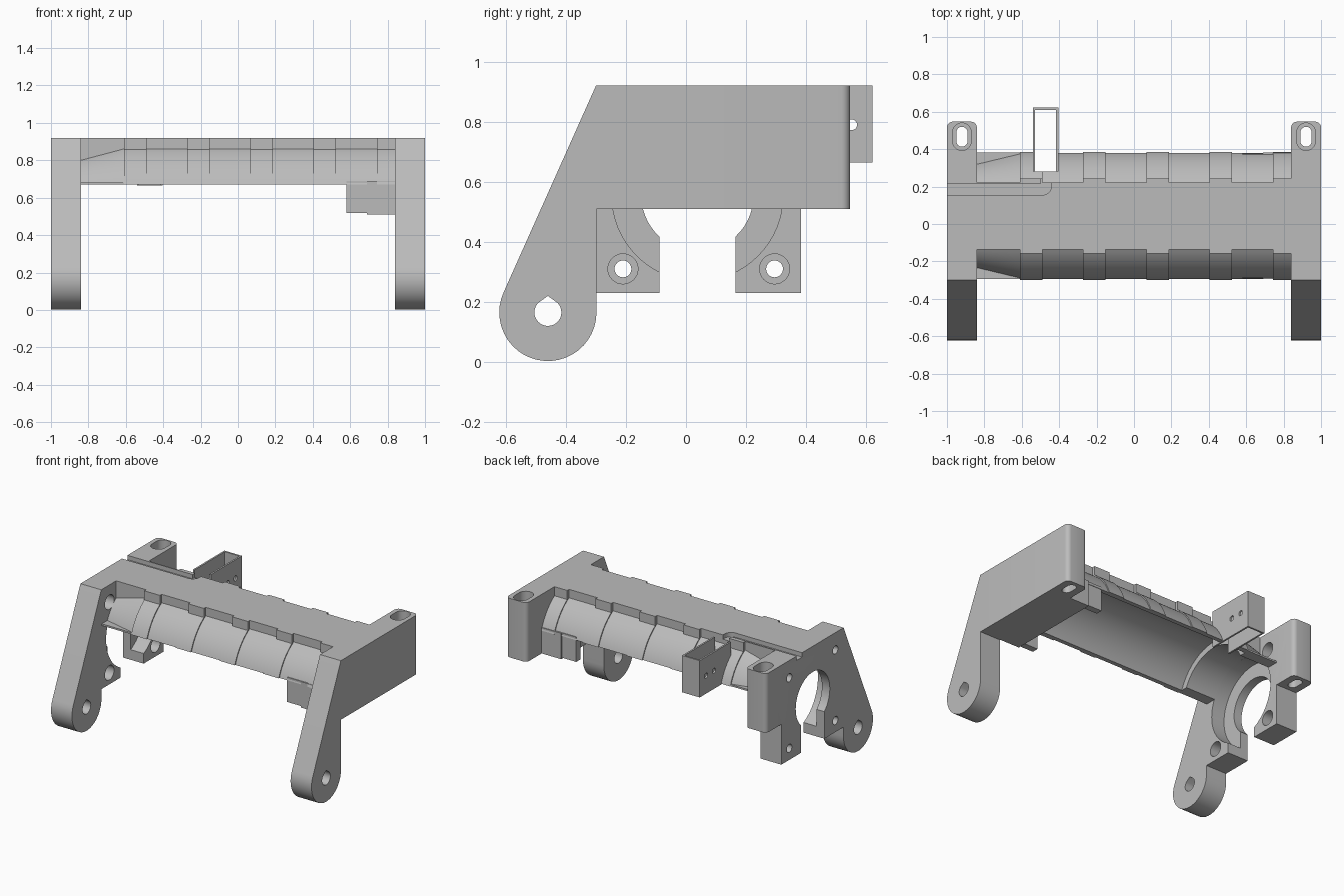
import bpy, bmesh
from math import sin, cos, asin, acos, pi, radians

cube = bpy.data.objects.get("Cube")
if cube:
    bpy.data.objects.remove(cube, do_unlink=True)

grey = bpy.data.materials.new("plain grey")
grey.use_nodes = True
grey.diffuse_color = (0.5, 0.5, 0.5, 1)
grey.node_tree.nodes["Principled BSDF"].inputs["Base Color"].default_value = (0.5, 0.5, 0.5, 1)

CY, CZ = 0.043, 0.555      # axis of the tube
TOP, RIM = 0.92, 0.67      # top face and lower rim of the shell
parts = []


def prism(name, outline, t0, t1, axis="x", end=None, part=True):
    """Extrude an outline along an axis, optionally lofting to a second outline."""
    place = (lambda a, b, t: (t, a, b)) if axis == "x" else (lambda a, b, t: (a, b, t))
    bm = bmesh.new()
    rings = [[bm.verts.new(place(a, b, t)) for a, b in o]
             for o, t in ((outline, t0), (end or outline, t1))]
    n = len(outline)
    for ring in rings:
        bm.faces.new(ring)
    for i in range(n):
        j = (i + 1) % n
        bm.faces.new((rings[0][i], rings[0][j], rings[1][j], rings[1][i]))
    bmesh.ops.recalc_face_normals(bm, faces=bm.faces)
    mesh = bpy.data.meshes.new(name)
    bm.to_mesh(mesh)
    bm.free()
    mesh.materials.append(grey)
    ob = bpy.data.objects.new(name, mesh)
    bpy.context.collection.objects.link(ob)
    if part:
        parts.append(ob)
    return ob


def arc(cx, cy, r, a0, a1, n=24):
    return [(cx + r * cos(a0 + (a1 - a0) * i / n), cy + r * sin(a0 + (a1 - a0) * i / n))
            for i in range(n + 1)]


def circle(cx, cy, r, n=32):
    return arc(cx, cy, r, 0, 2 * pi, n)[:-1]


def rect(a0, a1, b0, b1):
    return [(a0, b0), (a1, b0), (a1, b1), (a0, b1)]


def cutter(outline, t0, t1, axis="x"):
    ob = prism("cutter", outline, t0, t1, axis, part=False)
    ob.hide_render = True
    return ob


def cut(obs, tools):
    """Subtract each tool from each object, then remove the tools."""
    for ob in obs:
        bpy.context.view_layer.objects.active = ob
        for tool in tools:
            mod = ob.modifiers.new("cut", "BOOLEAN")
            mod.operation, mod.object, mod.solver = "DIFFERENCE", tool, "EXACT"
            bpy.ops.object.modifier_apply(modifier=mod.name)
    for tool in tools:
        bpy.data.objects.remove(tool, do_unlink=True)


def round_back(ob):
    """Round the upright edges at the back of an end plate."""
    bm = bmesh.new()
    bm.from_mesh(ob.data)
    edges = [e for e in bm.edges if all(v.co.y > 0.54 for v in e.verts)
             and abs(e.verts[0].co.z - e.verts[1].co.z) > 0.1]
    bmesh.ops.bevel(bm, geom=edges, offset=0.03, segments=5, profile=0.5, affect="EDGES")
    bm.to_mesh(ob.data)
    bm.free()


# End plates with their swing arms
arm = [(-0.3, TOP)] + arc(-0.46, 0.165, 0.162, radians(155), radians(360))
back = [(0.547, 0.51), (0.547, TOP)]
left_plate = prism("left_end_plate", arm + [(-0.298, 0.51)] + back, 0.84, 1)

h = 0.127
a = acos(h / 0.187)
tabs = ([(-0.298, 0.23), (CY - h - 0.005, 0.23)]
        + arc(CY - 0.005, CZ, 0.187, pi + a, -a, 40)
        + [(CY + h - 0.005, 0.23), (0.383, 0.23), (0.383, 0.51)])
right_plate = prism("right_end_plate", arm + tabs + back, -1, -0.84)

for plate, x in ((left_plate, 0.92), (right_plate, -0.92)):
    round_back(plate)
    # Teardrop pivot hole and stepped slot
    drop = arc(-0.46, 0.165, 0.045, radians(135), radians(405)) + [(-0.46, 0.22)]
    tools = [cutter(drop, x - 0.2, x + 0.2)]
    for r, z0 in ((0.03, 0.4), (0.05, 0.6)):
        slot = arc(x, 0.49, r, 0, pi, 12) + arc(x, 0.443, r, pi, 2 * pi, 12)
        tools.append(cutter(slot, z0, 1, "z"))
    cut([plate], tools)

# Bearing seat and screw holes of the open end plate
tools = [cutter(circle(CY - 0.005, CZ, 0.285, 64), -0.94, -0.8)]
for y in (-0.21, 0.295):
    for z in (0.31, 0.8):
        tools += [cutter(circle(y, z, 0.028), -1.1, -0.7),
                  cutter(circle(y, z, 0.05), -0.92, -0.7)]
cut([right_plate], tools)


# Ribbed half-tube shell with a flat roof
def shell_outline(r, w, inner):
    lo, hi = asin((RIM - CZ) / r), acos(w / r)
    li = asin((RIM - CZ) / inner)
    return (arc(CY, CZ, r, lo, hi, 16) + [(CY + w, TOP), (CY - w, TOP)]
            + arc(CY, CZ, r, pi - hi, pi - lo, 16) + arc(CY, CZ, inner, pi - li, li, 40))


wide = (0.355, 0.18, 0.327)
narrow = (0.362, 0.2, 0.327)
shell = [prism("tapered_shell_end", shell_outline(0.304, 0.18, 0.285), -0.84, -0.61,
               end=shell_outline(0.355, 0.18, 0.285))]
x = -0.61
for i in range(9):
    step, shape = ((0.12, narrow), (0.218, wide))[i % 2]
    x1 = 0.84 if i == 8 else x + step
    shell.append(prism("shell_band", shell_outline(*shape), x, x1))
    x = x1

# Cable groove in the roof and window beneath the clip
groove = ([(-1.05, 0.155)] + arc(-0.49, 0.205, 0.05, -pi / 2, 0, 8)
          + [(-0.44, 0.3), (-0.5, 0.3), (-0.5, 0.215), (-1.05, 0.215)])
cut(shell[:3] + [right_plate],
    [cutter(groove, 0.89, 1, "z"), cutter(rect(-0.529, -0.417, 0.28, 0.61), 0.5, 1.1, "z")])

# Thin ledges beside the tapered end
for y0, y1 in ((-0.295, -0.235), (0.321, 0.381)):
    prism("rim_ledge", rect(y0, y1, RIM, 0.682), -0.84, -0.61)

# Closed block at the other end, with small side rails
prism("end_block", rect(-0.295, 0.383, 0.51, 0.69), 0.69, 0.84)
for y0, y1 in ((-0.29, -0.245), (0.331, 0.376)):
    prism("side_rail", rect(y0, y1, 0.518, 0.69), 0.58, 0.69)

# Open rectangular clip at the back
sides = [prism("clip_side", rect(0.28, 0.622, 0.665, TOP), x0, x0 + 0.012)
         for x0 in (-0.541, -0.417)]
cut(sides, [cutter(circle(y, 0.79, 0.018, 20), -0.7, -0.3) for y in (0.465, 0.552)])
prism("clip_back", rect(0.61, 0.622, 0.665, TOP), -0.541, -0.405)

# Smooth the curved surfaces, keeping edges sharp
bpy.ops.object.select_all(action="DESELECT")
for ob in parts:
    ob.select_set(True)
bpy.context.view_layer.objects.active = parts[0]
bpy.ops.object.shade_smooth_by_angle(angle=radians(30))
